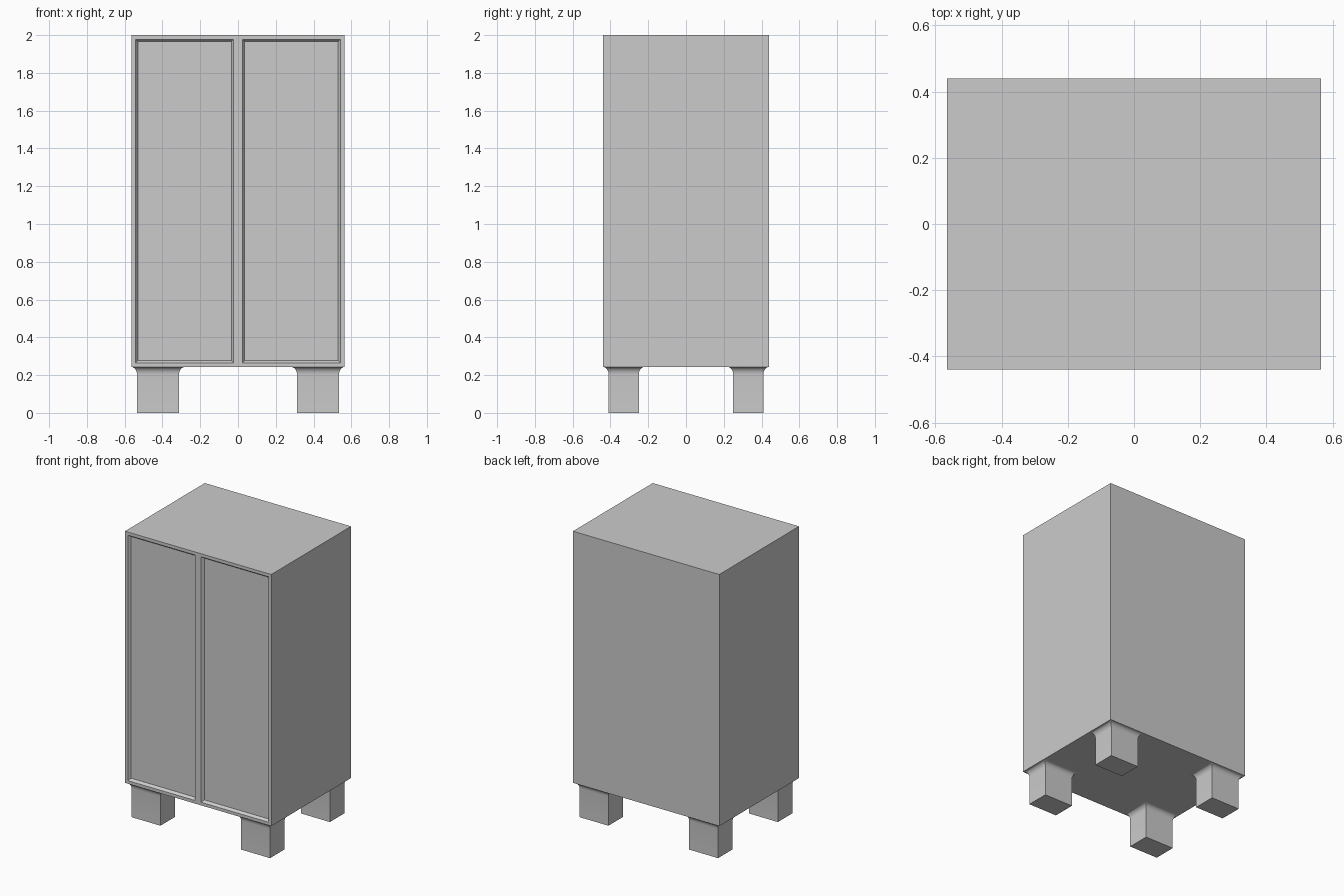
import bpy, bmesh, math
from mathutils import Matrix, Vector

if "Cube" in bpy.data.objects:
    bpy.data.objects.remove(bpy.data.objects["Cube"])

W, D = 0.565, 0.44          # half width, half depth
Z0, Z1 = 0.243, 2.0         # cabinet bottom and top
FLARE = 0.03                # leg flare under the cabinet


def make_object(name, bm):
    bmesh.ops.recalc_face_normals(bm, faces=bm.faces[:])
    mesh = bpy.data.meshes.new(name)
    bm.to_mesh(mesh)
    bm.free()
    obj = bpy.data.objects.new(name, mesh)
    bpy.context.collection.objects.link(obj)
    return obj


# Cabinet: a box whose front is split into two recessed door panels
bm = bmesh.new()
bmesh.ops.create_cube(bm, size=1, matrix=Matrix.Translation((0, 0, (Z0 + Z1) / 2))
                      @ Matrix.Diagonal((2 * W, 2 * D, Z1 - Z0, 1)))
bm.normal_update()
front = min(bm.faces, key=lambda f: f.calc_center_median().y)
bmesh.ops.bisect_plane(bm, geom=[front, *front.edges, *front.verts],
                       plane_co=(0, 0, 0), plane_no=(1, 0, 0))
bm.normal_update()
doors = [f for f in bm.faces if f.normal.y < -0.9]
bmesh.ops.inset_individual(bm, faces=doors, thickness=0.031)
for v in {v for f in doors for v in f.verts}:
    if abs(v.co.x) < 0.1:
        v.co.x = math.copysign(0.023, v.co.x)
bmesh.ops.inset_individual(bm, faces=doors, thickness=0.018, depth=-0.018)
make_object("cabinet", bm)

# Legs: square posts with a concave flare up to the cabinet, mirrored to four
bm = bmesh.new()
x0, x1, y0, y1 = 0.312, W - FLARE, 0.25, D - FLARE
profile = [(0, 0)]
for i in range(7):
    a = math.radians(90) * i / 6
    profile.append((Z0 - 0.04 + 0.04 * math.sin(a), FLARE * (1 - math.cos(a))))
rings = []
for z, o in profile:
    rings.append([bm.verts.new(Vector(p)) for p in (
        (x0 - o, -y1 - o, z), (x1 + o, -y1 - o, z),
        (x1 + o, -y0 + o, z), (x0 - o, -y0 + o, z))])
for a, b in zip(rings, rings[1:]):
    for i in range(4):
        j = (i + 1) % 4
        bm.faces.new((a[i], a[j], b[j], b[i]))
bm.faces.new(rings[0])
bm.faces.new(rings[-1])
legs = make_object("legs", bm)
bpy.context.view_layer.objects.active = legs
legs.select_set(True)
bpy.ops.object.shade_smooth_by_angle(angle=math.radians(30))
mirror = legs.modifiers.new("mirror", 'MIRROR')
mirror.use_axis = (True, True, False)
